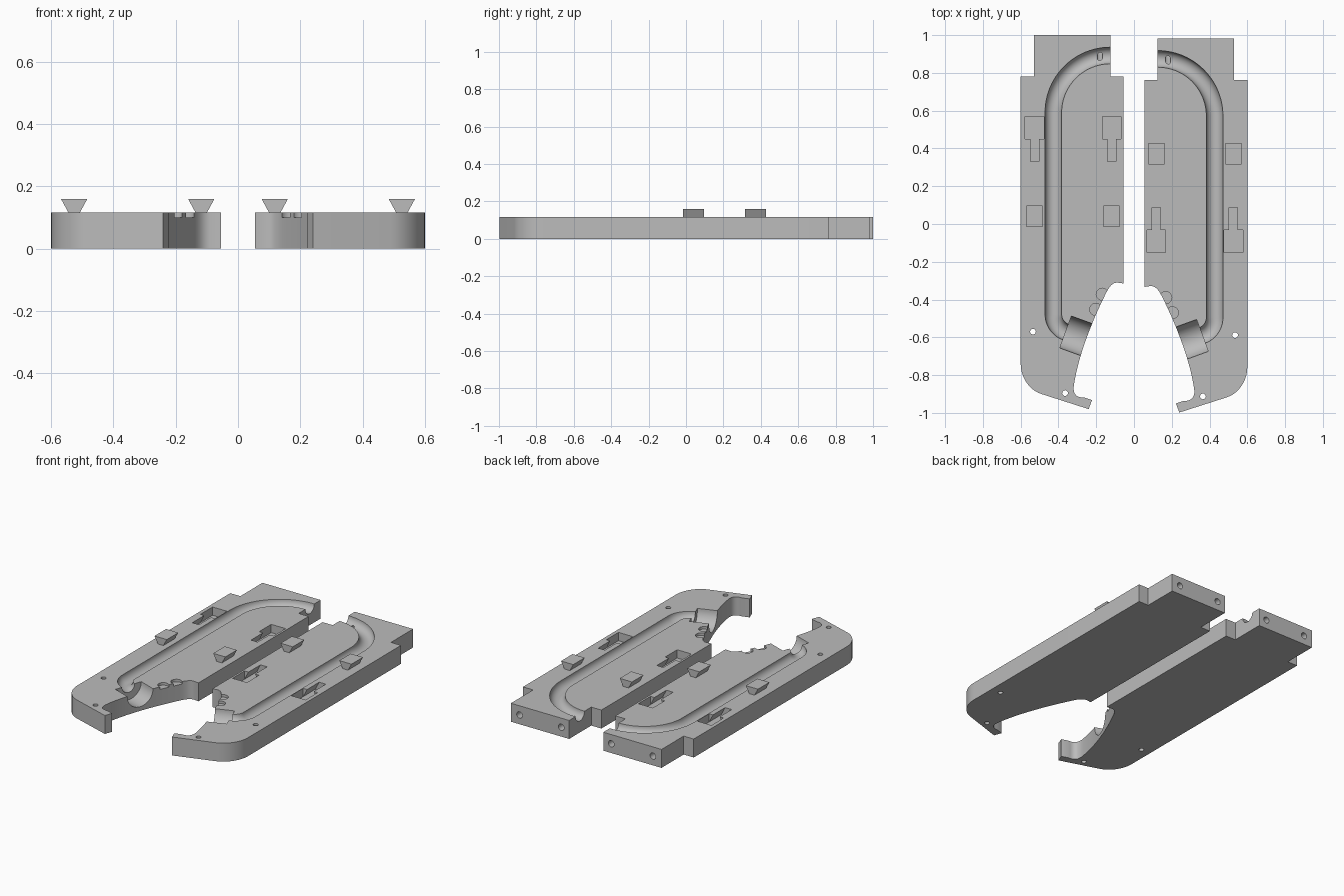
import bpy, bmesh, math
from mathutils import Vector, Matrix
from mathutils.geometry import interpolate_bezier

if "Cube" in bpy.data.objects:
    bpy.data.objects.remove(bpy.data.objects["Cube"])

H = 0.116          # plate thickness
SHIFT = -0.018     # the right half sits slightly further forward

grey = bpy.data.materials.new("plain grey")
grey.diffuse_color = (0.5, 0.5, 0.5, 1)
grey.use_nodes = True
grey.node_tree.nodes["Principled BSDF"].inputs["Base Color"].default_value = grey.diffuse_color


def make(name, bm):
    bmesh.ops.recalc_face_normals(bm, faces=bm.faces)
    me = bpy.data.meshes.new(name)
    bm.to_mesh(me)
    bm.free()
    me.materials.append(grey)
    ob = bpy.data.objects.new(name, me)
    bpy.context.collection.objects.link(ob)
    return ob


def loft(name, rings):
    """Closed solid through a list of matching rings."""
    bm = bmesh.new()
    vs = [[bm.verts.new(p) for p in r] for r in rings]
    n = len(vs[0])
    for a, b in zip(vs, vs[1:]):
        for i in range(n):
            bm.faces.new((a[i], a[(i + 1) % n], b[(i + 1) % n], b[i]))
    bm.faces.new(vs[0])
    bm.faces.new(vs[-1])
    return make(name, bm)


def cylinder(name, start, end, r, n=32):
    start, end = Vector(start), Vector(end)
    q = (end - start).to_track_quat('Z', 'Y')
    ring = [q @ Vector((r * math.cos(t), r * math.sin(t), 0))
            for t in (2 * math.pi * i / n for i in range(n))]
    return loft(name, [[start + p for p in ring], [end + p for p in ring]])


def wedge(name, x, y0, y1, z0, z1, w0, w1):
    """Block with width w0 at the bottom and w1 at the top."""
    ring = [(-w0 / 2, z0), (w0 / 2, z0), (w1 / 2, z1), (-w1 / 2, z1)]
    return loft(name, [[(x + a, y, z) for a, z in ring] for y in (y0, y1)])


def bez(a, b, c, d, n):
    return [tuple(p)[:2] for p in interpolate_bezier(
        *[Vector((*q, 0)) for q in (a, b, c, d)], n)]


def outline():
    pts = [(-.53, .78), (-.53, 1), (-.125, 1), (-.125, .78), (-.055, .78), (-.055, -.315)]
    pts += bez((-.09, -.31), (-.12, -.312), (-.135, -.34), (-.15, -.37), 8)
    pts += bez((-.15, -.37), (-.235, -.54), (-.30, -.72), (-.319, -.86), 24)[1:]
    pts += bez((-.319, -.86), (-.323, -.905), (-.30, -.92), (-.265, -.918), 8)[1:]
    pts += [(-.222, -.932), (-.24, -.98)]
    pts += bez((-.49, -.9), (-.555, -.88), (-.6, -.81), (-.6, -.74), 12)
    return pts + [(-.6, .78)]


def channel_path():
    """Centre line of the half-round groove, with its heading angles."""
    path = [(-.05, .892, math.pi)]
    for i in range(25):
        t = math.pi / 2 * (1 + i / 24)
        path.append((-.125 + .302 * math.cos(t), .59 + .302 * math.sin(t), t + math.pi / 2))
    for i in range(13):
        t = math.pi + math.radians(70) * i / 12
        path.append((-.327 + .1 * math.cos(t), -.478 + .1 * math.sin(t), t + math.pi / 2))
    path.append((-.32, -.588, math.radians(290) + math.pi / 2))
    return path


def groove_cutter():
    rings = []
    for x, y, a in channel_path():
        nx, ny = -math.sin(a), math.cos(a)
        rings.append([(x + nx * .044 * math.cos(t), y + ny * .044 * math.cos(t),
                       H + .044 * math.sin(t))
                      for t in (2 * math.pi * i / 32 for i in range(32))])
    return loft("groove_cutter", rings)


def build_half(side, mirror, dy, tab_y, slot_y, slot_dir):
    plate = loft(side + "_plate", [[(x, y, z) for x, y in outline()] for z in (0, H)])
    cutters = [groove_cutter()]
    # wide half-round socket at the end of the groove
    c, d = Vector((-.362, -.572, H)), Vector((.94, -.342, 0))
    cutters.append(cylinder("socket_cutter", c, c + d * .22, .09, 48))
    # upright pin holes
    for x, y in ((-.535, -.57), (-.365, -.895)):
        cutters.append(cylinder("pin_hole_cutter", (x, y, -.1), (x, y, .3), .015, 24))
    # bolt holes in the back edge
    for x in (-.18, -.47):
        cutters.append(cylinder("bolt_hole_cutter", (x, 1.1, .058), (x, .80, .058), .02, 24))
    # shallow notches along the curved cut-out
    for x, y in ((-.168, -.372), (-.203, -.452)):
        cutters.append(cylinder("notch_cutter", (x, y, H - .016), (x, y, H + .1), .032, 24))
    # keyhole pockets: square entry plus dovetail slide
    for x in (-.118, -.526):
        ym, y_in, y_out = slot_y, slot_y - slot_dir * .12, slot_y + slot_dir * .12
        cutters.append(wedge("entry_cutter", x, ym, y_in, H - .052, H + .05, .1, .1))
        # upper throat keeps the opening width constant above the surface
        cutters.append(wedge("slide_cutter", x, ym - slot_dir * .01, y_out,
                             H - .052, H, .1, .046))
        cutters.append(wedge("throat_cutter", x, ym - slot_dir * .01, y_out,
                             H - .004, H + .05, .046, .046))
    # dovetail tabs
    parts = [plate]
    for label, x in (("inner", -.118), ("outer", -.526)):
        parts.append(wedge(f"{side}_{label}_dovetail_tab", x, tab_y - .057, tab_y + .057,
                           H - .001, .16, .036, .085))

    bpy.context.view_layer.objects.active = plate
    for cut in cutters:
        mod = plate.modifiers.new("cut", 'BOOLEAN')
        mod.operation, mod.solver, mod.object = 'DIFFERENCE', 'EXACT', cut
        bpy.ops.object.modifier_apply(modifier=mod.name)
        bpy.data.objects.remove(cut)

    # place the half, mirrored if it is the right one
    for ob in parts:
        if mirror:
            ob.data.transform(Matrix.Translation((0, dy, 0)) @ Matrix.Diagonal((-1, 1, 1, 1)))
            ob.data.flip_normals()
    bpy.ops.object.select_all(action='DESELECT')
    plate.select_set(True)
    bpy.ops.object.shade_smooth_by_angle(angle=math.radians(30))


build_half("left", False, 0, .04, .45, -1)
build_half("right", True, SHIFT, .372 - SHIFT, -.032 - SHIFT, 1)
